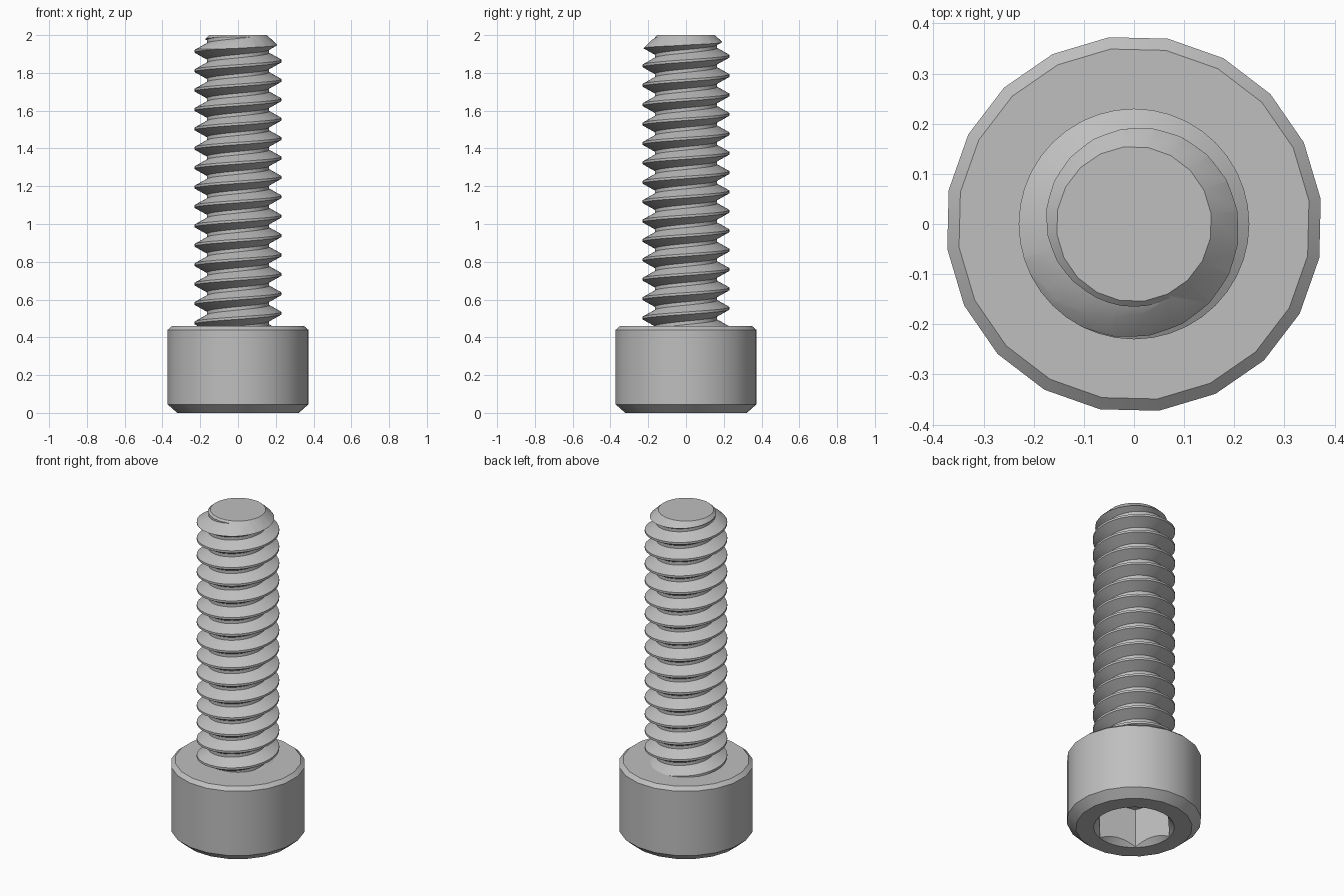
import bpy, bmesh
from math import pi, cos, sin, radians

if "Cube" in bpy.data.objects:
    bpy.data.objects.remove(bpy.data.objects["Cube"], do_unlink=True)

steel = bpy.data.materials.new("grey steel")
steel.use_nodes = True
GREY = (0.52, 0.52, 0.52, 1)
steel.diffuse_color = GREY
steel.node_tree.nodes["Principled BSDF"].inputs["Base Color"].default_value = GREY

SIDES = 20
PHASE = radians(7.6)
PITCH = 0.1027


def make_object(name, bm):
    bmesh.ops.recalc_face_normals(bm, faces=bm.faces)
    mesh = bpy.data.meshes.new(name)
    bm.to_mesh(mesh)
    bm.free()
    mesh.materials.append(steel)
    obj = bpy.data.objects.new(name, mesh)
    bpy.context.collection.objects.link(obj)
    return obj


def turned(name, profile, sides=SIDES, phase=PHASE):
    """Closed solid lofted through rings of (radius, height)."""
    bm = bmesh.new()
    rings = [[bm.verts.new((r * cos(phase + 2 * pi * i / sides),
                            r * sin(phase + 2 * pi * i / sides), z))
              for i in range(sides)] for r, z in profile]
    for a, b in zip(rings, rings[1:]):
        for i in range(sides):
            j = (i + 1) % sides
            bm.faces.new((a[i], a[j], b[j], b[i]))
    bm.faces.new(rings[0])
    bm.faces.new(rings[-1])
    return make_object(name, bm)


def boolean(obj, tool, operation):
    """Apply a boolean with a helper, then remove the helper."""
    mod = obj.modifiers.new(operation.lower(), "BOOLEAN")
    mod.operation, mod.object, mod.solver = operation, tool, "EXACT"
    tool.hide_render = True
    bpy.context.view_layer.objects.active = obj
    bpy.ops.object.modifier_apply(modifier=mod.name)
    bpy.data.objects.remove(tool, do_unlink=True)


def helix_rod(name, start, turns, steps, section):
    """Solid threaded rod; section is (radius, height offset) over one pitch."""
    bm = bmesh.new()
    last = turns * steps
    strands = [[bm.verts.new((r * cos(2 * pi * i / steps), r * sin(2 * pi * i / steps),
                              start + dz + PITCH * i / steps))
                for i in range(last + 1)] for r, dz in section]
    # the strand after the last one is the first strand a turn later
    strands.append(strands[0][steps:])
    for a, b in zip(strands, strands[1:]):
        for i in range(min(len(a), len(b)) - 1):
            bm.faces.new((a[i], a[i + 1], b[i + 1], b[i]))
    # close both ragged ends with a fan to the axis
    low = bm.verts.new((0, 0, start - PITCH))
    high = bm.verts.new((0, 0, start + PITCH * (turns + 1)))
    for e in [e for e in bm.edges if e.is_boundary]:
        middle = (e.verts[0].co.z + e.verts[1].co.z) / 2
        bm.faces.new((*e.verts, low if middle < 1 else high))
    return make_object(name, bm)


# Cylindrical head with chamfered rims
head = turned("head", [(0.325, 0), (0.3757, 0.045), (0.3757, 0.44), (0.352, 0.46)])

# Hexagonal socket and its countersunk mouth
socket = turned("socket_cutter", [(0.222, -0.1), (0.222, 0.24)], 6, radians(48))
boolean(head, socket, "DIFFERENCE")
mouth = turned("mouth_cutter", [(0.245, -0.02), (0.185, 0.04)], 40)
boolean(head, mouth, "DIFFERENCE")

# Threaded shank, trimmed by a blank with a chamfered tip
crest, root, flat = 0.23, 0.165, 0.0064
shank = helix_rod("threaded_shank", 1.863 - 15 * PITCH, 19, 40,
                  [(crest, -flat), (crest, flat),
                   (root, PITCH / 2 - 0.009), (root, PITCH / 2 + 0.009)])
blank = turned("shank_blank", [(0.3, 0.43), (0.3, 1.86), (0.155, 2.0)])
boolean(shank, blank, "INTERSECT")

# Smooth shading with crisp edges
for obj in (head, shank):
    bpy.ops.object.select_all(action="DESELECT")
    obj.select_set(True)
    bpy.context.view_layer.objects.active = obj
    bpy.ops.object.shade_smooth_by_angle(angle=radians(30))
